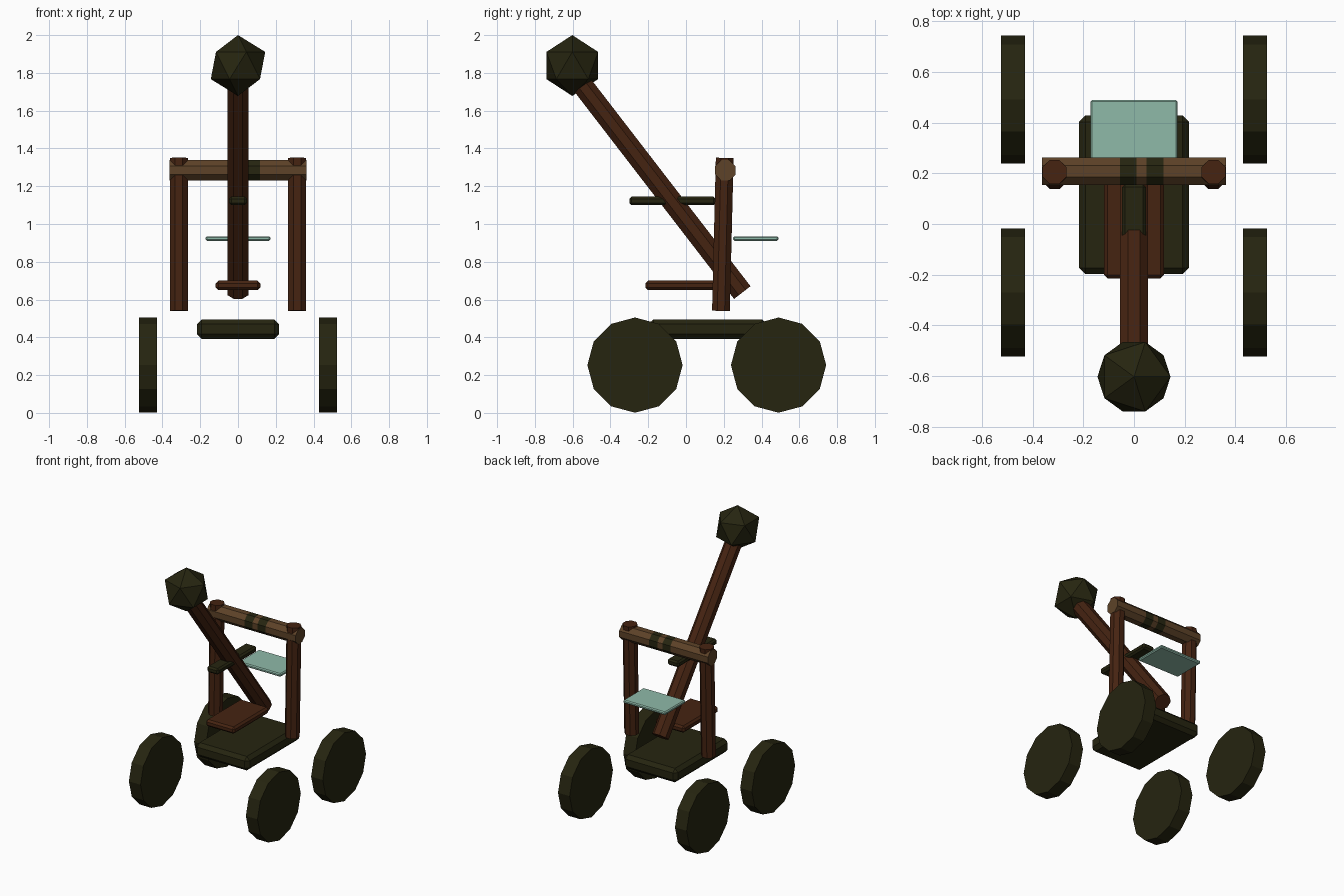
import bpy, bmesh
from math import pi, cos, atan2
from mathutils import Matrix, Vector

if "Cube" in bpy.data.objects:
    bpy.data.objects.remove(bpy.data.objects["Cube"])


def material(name, colour):
    m = bpy.data.materials.new(name)
    m.use_nodes = True
    m.diffuse_color = (*colour, 1)
    bsdf = m.node_tree.nodes["Principled BSDF"]
    bsdf.inputs["Base Color"].default_value = (*colour, 1)
    bsdf.inputs["Roughness"].default_value = 0.9
    return m


olive = material("dark_olive", (0.019, 0.018, 0.005))
brown = material("red_brown_wood", (0.060, 0.017, 0.0056))
tan = material("light_brown_wood", (0.110, 0.055, 0.021))
teal = material("pale_teal", (0.275, 0.49, 0.395))


def finish(name, bm, *mats):
    mesh = bpy.data.meshes.new(name)
    bmesh.ops.recalc_face_normals(bm, faces=bm.faces)
    bm.to_mesh(mesh)
    bm.free()
    for m in mats:
        mesh.materials.append(m)
    obj = bpy.data.objects.new(name, mesh)
    bpy.context.collection.objects.link(obj)
    return obj


def board(name, low, high, chamfer, mat):
    """Chamfered box between two corners."""
    low, high = Vector(low), Vector(high)
    bm = bmesh.new()
    bmesh.ops.create_cube(bm, size=1)
    bmesh.ops.scale(bm, vec=high - low, verts=bm.verts)
    bmesh.ops.translate(bm, vec=(low + high) / 2, verts=bm.verts)
    bmesh.ops.bevel(bm, geom=bm.edges[:], offset=chamfer, segments=1,
                    affect='EDGES')
    return finish(name, bm, mat)


def pole(start, end, half_width):
    """Eight-sided pole with flat sides facing the axes."""
    start, end = Vector(start), Vector(end)
    d = end - start
    if abs(d.x) > abs(d.z):
        turn = Matrix.Rotation(pi / 2, 4, 'Y')
    else:
        turn = Matrix.Rotation(atan2(-d.y, d.z), 4, 'X')
    r = half_width / cos(pi / 8)
    bm = bmesh.new()
    bmesh.ops.create_cone(
        bm, cap_ends=True, segments=8, radius1=r, radius2=r, depth=d.length,
        matrix=Matrix.Translation((start + end) / 2) @ turn
        @ Matrix.Rotation(pi / 8, 4, 'Z'))
    # keep the flats aligned whichever way the ring of vertices begins
    return bm


# Wheels
for side, sx in (("left", 1), ("right", -1)):
    for place, y in (("front", -0.27), ("rear", 0.49)):
        bm = bmesh.new()
        bmesh.ops.create_cone(
            bm, cap_ends=True, segments=12, radius1=0.252, radius2=0.252,
            depth=0.095, matrix=Matrix.Translation((sx * 0.477, y, 0.253))
            @ Matrix.Rotation(pi / 2, 4, 'Y'))
        finish(f"{place}_{side}_wheel", bm, olive)

    # Upright posts, leaning slightly back
    finish(f"{side}_post", pole((sx * 0.313, 0.185, 0.54),
                                (sx * 0.313, 0.205, 1.35), 0.047), brown)

# Crossbar with two dark bands
bm = pole((-0.362, 0.208, 1.284), (0.362, 0.208, 1.284), 0.054)
bands = ((-0.055, 0.01), (0.05, 0.117))
for x in [x for band in bands for x in band]:
    bmesh.ops.bisect_plane(bm, geom=bm.verts[:] + bm.edges[:] + bm.faces[:],
                           plane_co=(x, 0, 0), plane_no=(1, 0, 0))
for f in bm.faces:
    cx = f.calc_center_median().x
    f.material_index = int(any(a < cx < b for a, b in bands))
finish("crossbar", bm, tan, olive)

# Throwing arm and its weight
finish("throwing_arm", pole((0, 0.298, 0.637), (0, -0.575, 1.77), 0.055), brown)
bm = bmesh.new()
bmesh.ops.create_icosphere(bm, subdivisions=1, radius=0.161,
                           matrix=Matrix.Translation((0, -0.602, 1.839)))
finish("arm_head", bm, olive)

# Base and loose boards
board("base", (-0.217, -0.198, 0.392), (0.217, 0.428, 0.495), 0.025, olive)
board("lower_board", (-0.118, -0.215, 0.65), (0.118, 0.195, 0.70), 0.014, brown)
board("upper_board", (-0.047, -0.3, 1.10), (0.047, 0.157, 1.145), 0.012, olive)
board("rear_plate", (-0.172, 0.25, 0.911), (0.172, 0.489, 0.935), 0.007, teal)
